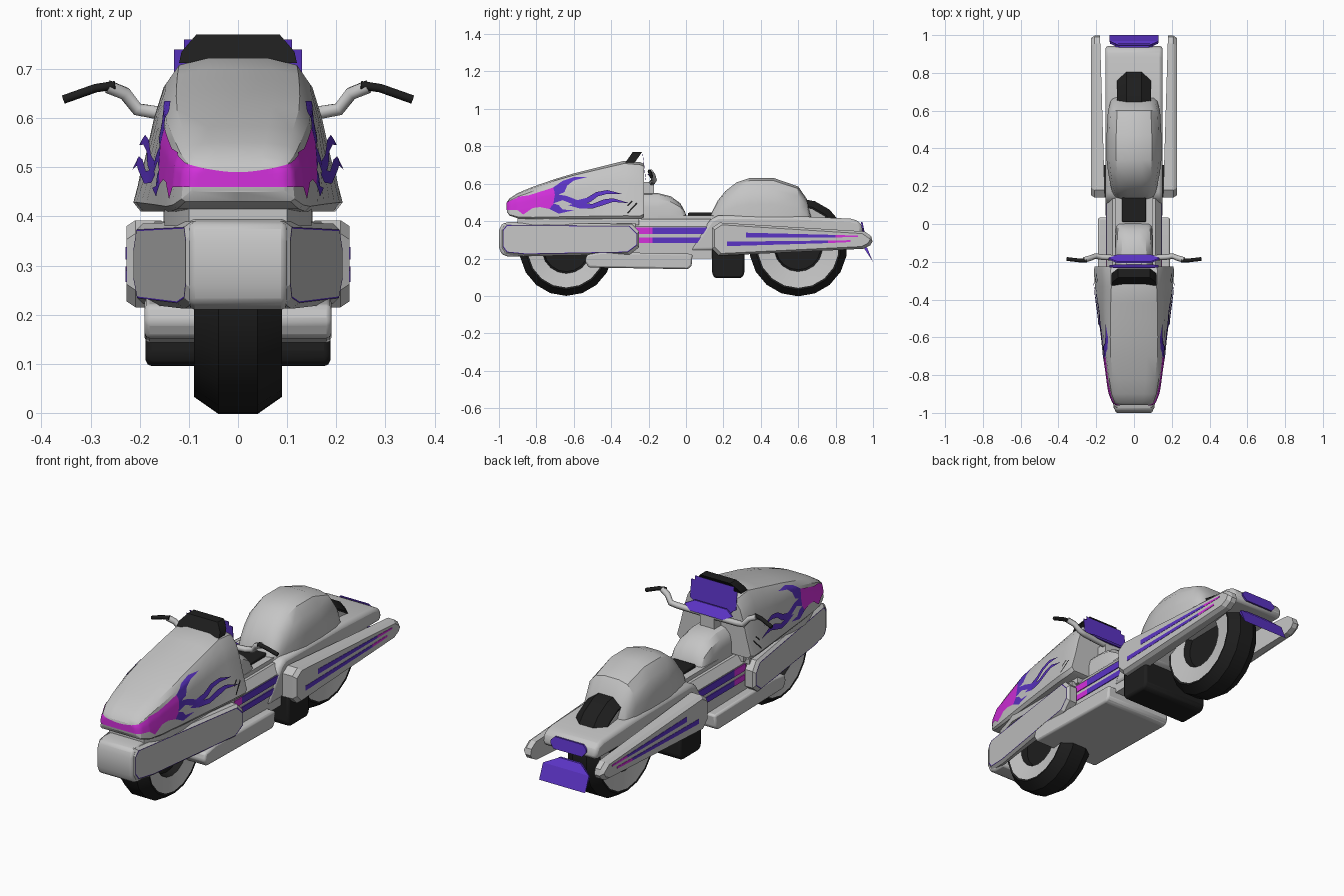
import bpy, bmesh, math
from mathutils import Vector
from mathutils.bvhtree import BVHTree

if "Cube" in bpy.data.objects:
    bpy.data.objects.remove(bpy.data.objects["Cube"])


def material(name, r, g, b):
    m = bpy.data.materials.new(name)
    m.diffuse_color = (r, g, b, 1)
    m.use_nodes = True
    m.node_tree.nodes["Principled BSDF"].inputs["Base Color"].default_value = m.diffuse_color
    return m


GREY = material("silver grey", 0.56, 0.56, 0.56)
BLACK = material("rubber black", 0.013, 0.013, 0.013)
PURPLE = material("flame purple", 0.105, 0.034, 0.56)
MAGENTA = material("flame magenta", 0.66, 0.03, 0.72)


def finish(name, bm, mats, bevel=0, mirror=False, closed=True, angle=32):
    if closed:
        bmesh.ops.recalc_face_normals(bm, faces=bm.faces[:])
    me = bpy.data.meshes.new(name)
    bm.to_mesh(me)
    bm.free()
    for m in mats:
        me.materials.append(m)
    ob = bpy.data.objects.new(name, me)
    bpy.context.collection.objects.link(ob)
    bpy.ops.object.select_all(action='DESELECT')
    ob.select_set(True)
    bpy.context.view_layer.objects.active = ob
    bpy.ops.object.shade_smooth_by_angle(angle=math.radians(angle))
    if bevel:
        b = ob.modifiers.new("bevel", 'BEVEL')
        b.width, b.segments, b.limit_method = bevel, 2, 'ANGLE'
    if mirror:
        ob.modifiers.new("mirror", 'MIRROR')
    return ob


def skin(rings):
    """Join equal closed rings of points with quads and cap both ends."""
    bm = bmesh.new()
    vs = [[bm.verts.new(p) for p in r] for r in rings]
    n = len(vs[0])
    for a, b in zip(vs, vs[1:]):
        for i in range(n):
            j = (i + 1) % n
            bm.faces.new((a[i], a[j], b[j], b[i]))
    bm.faces.new(vs[0][::-1])
    bm.faces.new(vs[-1])
    return bm


def prism(name, pts, axis, lo, hi, mat, bevel=0, mirror=False, shear=0):
    def put(p, d):
        if axis == 'x':
            return (d, p[0], p[1])
        if axis == 'y':
            return (p[0], d + shear * (p[1] - pts[0][1]), p[1])
        return (p[0], p[1], d)
    return finish(name, skin([[put(p, d) for p in pts] for d in (lo, hi)]), [mat], bevel, mirror)


def loft(name, stations, front, rear, blend, mat):
    """Stations are (y, half width, bottom, top); sections are right halves, blended from front to rear."""
    rings = []
    for y, w, zb, zt in stations:
        k = min(1, max(0, (y - blend[0]) / (blend[1] - blend[0])))
        sec = [(a + (c - a) * k, b + (d - b) * k) for (a, b), (c, d) in zip(front, rear)]
        full = sec + [(-x, t) for x, t in reversed(sec) if x > 0]
        rings.append([(x * w, y, zb + t * (zt - zb)) for x, t in full])
    bm = skin(rings)
    tree = BVHTree.FromBMesh(bm)
    finish(name, bm, [mat])
    return tree


def side_panel(name, outline, xo, xi, inset, chamfer, line=0):
    """Pannier style side slab with a chamfered outer face and an optional purple edge line."""
    cy = sum(p[0] for p in outline) / len(outline)
    cz = sum(p[1] for p in outline) / len(outline)

    def shrink(d):
        return [(y + math.copysign(d, cy - y), z + math.copysign(d, cz - z)) for y, z in outline]
    rings = [[(xi(y), y, z) for y, z in outline],
             [(xo(y) - chamfer, y, z) for y, z in outline],
             [(xo(y), y, z) for y, z in shrink(inset)]]
    if line:
        rings.append([(xo(y), y, z) for y, z in shrink(inset + line)])
    bm = skin(rings)
    if line:
        n = len(outline)
        bm.faces.ensure_lookup_table()
        for f in bm.faces[2 * n:3 * n]:
            f.material_index = 1
    return finish(name, bm, [GREY, PURPLE], mirror=True, angle=20)


def wheel(name, y0, z0, r):
    prof = [(-.04, r), (-.09, r - .035), (-.088, r - .045), (-.075, .13), (-.045, .12), (-.045, .02)]
    prof = [(-x, q) for x, q in reversed(prof)] + prof
    bm = bmesh.new()
    n, rings = 18, []
    for x, q in prof:
        rings.append([bm.verts.new((x, y0 + q * math.sin(2 * math.pi * i / n),
                                    z0 - q * math.cos(2 * math.pi * i / n))) for i in range(n)])
    for k, (a, b) in enumerate(zip(rings, rings[1:])):
        for i in range(n):
            f = bm.faces.new((a[i], a[(i + 1) % n], b[(i + 1) % n], b[i]))
            f.material_index = 1 if k in (2, 8) else 0
    bm.faces.new(rings[0])
    bm.faces.new(rings[-1][::-1])
    finish(name, bm, [BLACK, GREY], angle=25)


def decal(name, pts, mat, tree, flare):
    """Painted shape given in side view, laid on the surface; its rear tips flare outward."""
    bm = bmesh.new()
    f = bm.faces.new([bm.verts.new((0, y, z)) for y, z in pts])
    bmesh.ops.triangulate(bm, faces=[f])
    for i in range(50):
        for co, no in (((0, -1 + i * .025, 0), (0, 1, 0)), ((0, 0, .4 + i * .01), (0, 0, 1))):
            bmesh.ops.bisect_plane(bm, geom=bm.verts[:] + bm.edges[:] + bm.faces[:],
                                   plane_co=co, plane_no=no, dist=1e-5)
    bmesh.ops.triangulate(bm, faces=bm.faces[:])
    for v in bm.verts:
        hit = tree.ray_cast(Vector((1, v.co.y, v.co.z)), Vector((-1, 0, 0)))[0]
        if hit is None:
            hit = tree.find_nearest(Vector((.3, v.co.y, v.co.z)))[0]
        v.co = hit + Vector((.003 + flare * min(1, max(0, (v.co.y + .58) / .2)), 0, 0))
    for f in bm.faces:
        f.normal_update()
        if f.normal.x < 0:
            f.normal_flip()
    finish(name, bm, [mat], mirror=True, closed=False)


# wheels
wheel("front_wheel", -.64, .25, .25)
wheel("rear_wheel", .60, .26, .262)

# upper fairing: boxy at the nose, tapering inward toward the windscreen
tree = loft("fairing", [
    (-.958, .095, .45, .50), (-.945, .115, .43, .52), (-.90, .133, .415, .55), (-.82, .147, .41, .583),
    (-.7, .163, .41, .625), (-.6, .175, .41, .655), (-.5, .187, .41, .68), (-.42, .197, .41, .70),
    (-.33, .207, .41, .722), (-.245, .213, .41, .715), (-.225, .208, .42, .705)],
    [(0, 0), (.93, 0), (1, .06), (.98, .35), (.95, .65), (.89, .86), (.76, .96), (.42, 1), (0, 1)],
    [(0, 0), (.93, 0), (1, .06), (.89, .35), (.80, .63), (.71, .83), (.58, .955), (.3, 1), (0, 1)],
    (-.68, -.33), GREY)

# windscreen, dash plate behind it and sloping gauge strip
prism("windscreen", [(-.12, .712), (-.115, .735), (-.085, .77), (.085, .77), (.115, .735), (.12, .712)],
      'y', -.325, -.275, BLACK, shear=.7)
prism("dash_plate", [(-.10, .62), (.10, .62), (.11, .64), (.13, .65), (.13, .74), (.11, .74), (.11, .76),
                     (-.11, .76), (-.11, .74), (-.13, .74), (-.13, .65), (-.11, .64)],
      'y', -.216, -.214, PURPLE, shear=-.12)
prism("gauge_strip", [(-.09, .612), (.09, .612), (.135, .632), (.09, .652), (-.09, .652), (-.135, .632)],
      'y', -.17, -.162, PURPLE, shear=-.9)

# flame paint on the fairing sides
flames = [
    ("flame_root", MAGENTA, 0, [(-.9, .458), (-.9, .53), (-.84, .538), (-.77, .56), (-.71, .58), (-.70, .545),
                                (-.71, .49), (-.73, .465), (-.78, .475), (-.82, .47), (-.87, .435)]),
    ("flame_upper", PURPLE, 0, [(-.71, .58), (-.66, .615), (-.6, .635), (-.53, .635), (-.6, .617), (-.635, .59),
                                (-.65, .555), (-.70, .535)]),
    ("flame_middle", PURPLE, .02, [(-.70, .545), (-.64, .535), (-.58, .512), (-.53, .525), (-.48, .555),
                                   (-.42, .566), (-.34, .545), (-.42, .546), (-.47, .533), (-.51, .503),
                                   (-.55, .487), (-.60, .488), (-.66, .512), (-.71, .495)]),
    ("flame_rear", PURPLE, .02, [(-.60, .492), (-.55, .495), (-.5, .492), (-.44, .516), (-.39, .522), (-.30, .495),
                                 (-.39, .503), (-.44, .486), (-.5, .467), (-.57, .468), (-.63, .485)]),
    ("flame_lower", PURPLE, 0, [(-.71, .495), (-.68, .485), (-.66, .462), (-.6, .458), (-.68, .44), (-.73, .465)]),
    ("vent_slit_upper", BLACK, 0, [(-.315, .485), (-.29, .51), (-.285, .505), (-.31, .48)]),
    ("vent_slit_lower", BLACK, 0, [(-.315, .445), (-.265, .50), (-.26, .493), (-.31, .44)])]
for nm, mat, flare, pts in flames:
    decal(nm, pts, mat, tree, flare)

# magenta band round the nose
bm = bmesh.new()
cols = []
for i in range(41):
    a = math.radians(-72 + 144 * i / 40)
    t = abs(i - 20) / 20
    col = []
    for k in range(7):
        z = .46 + (.03 + .04 * t * t) * k / 6
        d = Vector((math.sin(a), -math.cos(a), 0))
        hit = tree.ray_cast(Vector((0, -.85, z)), d)[0]
        col.append(bm.verts.new(hit + d * .003))
    cols.append(col)
for a, b in zip(cols, cols[1:]):
    for k in range(6):
        bm.faces.new((a[k], b[k], b[k + 1], a[k + 1]))
finish("nose_band", bm, [MAGENTA], closed=False)

# front fender: nose block, top plate and side slabs
prism("fender_nose", [(-.95, .21), (-.985, .222), (-1, .26), (-1, .35), (-.985, .385), (-.95, .395),
                      (-.88, .395), (-.88, .21)], 'x', -.10, .10, GREY, .012)
prism("fender_top", [(-.09, -.95), (.09, -.95), (.17, -.27), (-.17, -.27)], 'z', .365, .39, GREY)
prism("fairing_support", [(-.10, -.90), (.10, -.90), (.15, -.75), (.15, -.25), (-.15, -.25), (-.15, -.75)],
      'z', .38, .425, GREY)
side_panel("fender_side", [(-.99, .25), (-.97, .222), (-.87, .212), (-.30, .222), (-.25, .26),
                           (-.25, .345), (-.29, .385), (-.97, .39), (-.99, .365)],
           lambda y: .105 + .148 * (y + .99), lambda y: .085 + .10 * (y + .99), .012, .014, .003)

# handlebars
for s, side in ((1, "left"), (-1, "right")):
    for part, pts, r, mat in (
            ("bar", [(0, -.185, .605), (.17, -.175, .612), (.205, -.17, .618), (.23, -.18, .65), (.265, -.19, .664)],
             .015, GREY),
            ("grip", [(.25, -.195, .667), (.29, -.193, .661), (.355, -.185, .638)], .010, BLACK)):
        cu = bpy.data.curves.new(side + "_" + part, 'CURVE')
        cu.dimensions, cu.bevel_depth, cu.bevel_resolution, cu.use_fill_caps = '3D', r, 1, True
        sp = cu.splines.new('POLY')
        sp.points.add(len(pts) - 1)
        for p, (x, y, z) in zip(sp.points, pts):
            p.co = (s * x, y, z, 1)
        cu.materials.append(mat)
        bpy.context.collection.objects.link(bpy.data.objects.new(side + "_handle" + part, cu))
prism("steering_post", [(-.04, -.24), (.04, -.24), (.04, -.17), (-.04, -.17)], 'z', .5, .608, GREY)

# tank, deck and seat
dome = [(0, 0), (1, 0), (1, .5), (.9, .78), (.65, .95), (.3, 1), (0, 1)]
loft("tank", [(-.27, .1, .4, .55), (-.15, .1, .4, .55), (-.08, .098, .4, .532), (-.03, .095, .4, .495),
              (-.005, .09, .4, .45), (.005, .085, .4, .42)], dome, dome, (0, 1), GREY)
prism("deck", [(-.1, -.2), (.1, -.2), (.1, .2), (-.1, .2)], 'z', .38, .43, GREY)
prism("seat", [(-.063, .01), (.063, .01), (.063, .15), (-.063, .15)], 'z', .40, .445, BLACK, .006)

# centre body with striped sides
prism("centre_body", [(-.145, .2), (.145, .2), (.145, .37), (.115, .41), (-.115, .41), (-.145, .37)],
      'y', -.42, .2, GREY)
for i, (z0, z1) in enumerate(((.283, .312), (.33, .365))):
    prism("stripe_front_%d" % i, [(-.27, z0), (-.18, z0), (-.18, z1), (-.27, z1)], 'x', .14, .149, MAGENTA, 0, True)
    prism("stripe_rear_%d" % i, [(-.18, z0), (.12, z0), (.12, z1), (-.18, z1)], 'x', .14, .149, PURPLE, 0, True)

# lower sill and black exhaust box
prism("sill", [(-.54, .185), (-.52, .152), (.01, .143), (.03, .16), (.035, .225), (-.45, .235), (-.53, .22)],
      'x', -.19, .19, GREY, .01)
prism("exhaust_box", [(.14, .115), (.155, .095), (.295, .095), (.312, .115), (.312, .26), (.14, .26)],
      'x', -.188, .188, BLACK, .015)

# rear body, hump and tail
prism("rear_body", [(.02, .24), (.13, .41), (.17, .43), (.62, .425), (.88, .413), (.925, .40),
                    (.945, .37), (.942, .33), (.45, .325), (.33, .24)], 'x', -.152, .152, GREY, .02)
loft("rear_hump", [(.13, .10, .35, .43), (.17, .115, .35, .51), (.21, .125, .35, .56), (.27, .137, .35, .607),
                   (.34, .145, .35, .63), (.47, .145, .35, .63), (.60, .138, .35, .585),
                   (.645, .125, .35, .52), (.675, .115, .35, .41)], dome, dome, (0, 1), GREY)
prism("tail_light", [(-.10, .36), (-.08, .337), (.08, .337), (.10, .36), (.10, .375), (.08, .394),
                     (-.08, .394), (-.10, .375)], 'y', .942, .951, PURPLE, shear=-.2)

# number plate flap under the tail
bm = bmesh.new()
rows = [[bm.verts.new((s * x, y, z)) for s in (-1, 1)]
        for x, y, z in ((.06, .925, .29), (.06, .937, .29), (.13, .968, .258), (.13, 1.0, .182), (.128, .955, .25))]
for a, b in zip(rows, rows[1:] + rows[:1]):
    bm.faces.new((a[0], a[1], b[1], b[0]))
for k in (0, 1):
    bm.faces.new([r[k] for r in rows])
finish("plate_flap", bm, [PURPLE], angle=20)

# panniers with tapering stripes
side_panel("pannier", [(.14, .25), (.175, .215), (.95, .252), (.985, .27), (.997, .29), (.99, .32),
                       (.955, .345), (.18, .392), (.14, .365)],
           lambda y: .227, lambda y: .15 + .03 * y, .012, .018)
for nm, y0, y1, y2, zs in (("upper", .32, .80, .92, (.312, .338, .314, .322)),
                           ("lower", .22, .76, .88, (.266, .29, .288, .298))):
    za, zb, zd, ze = zs
    zm0, zm1 = za + (zd - za) * .75, zb + (ze - zb) * .75
    prism("pannier_stripe_" + nm, [(y0, za), (y1, zm0), (y1, zm1), (y0, zb)], 'x', .222, .2285, PURPLE, 0, True)
    prism("pannier_stripe_tip_" + nm, [(y1, zm0), (y2, zd), (y2, ze), (y1, zm1)], 'x', .222, .2285, MAGENTA, 0, True)
